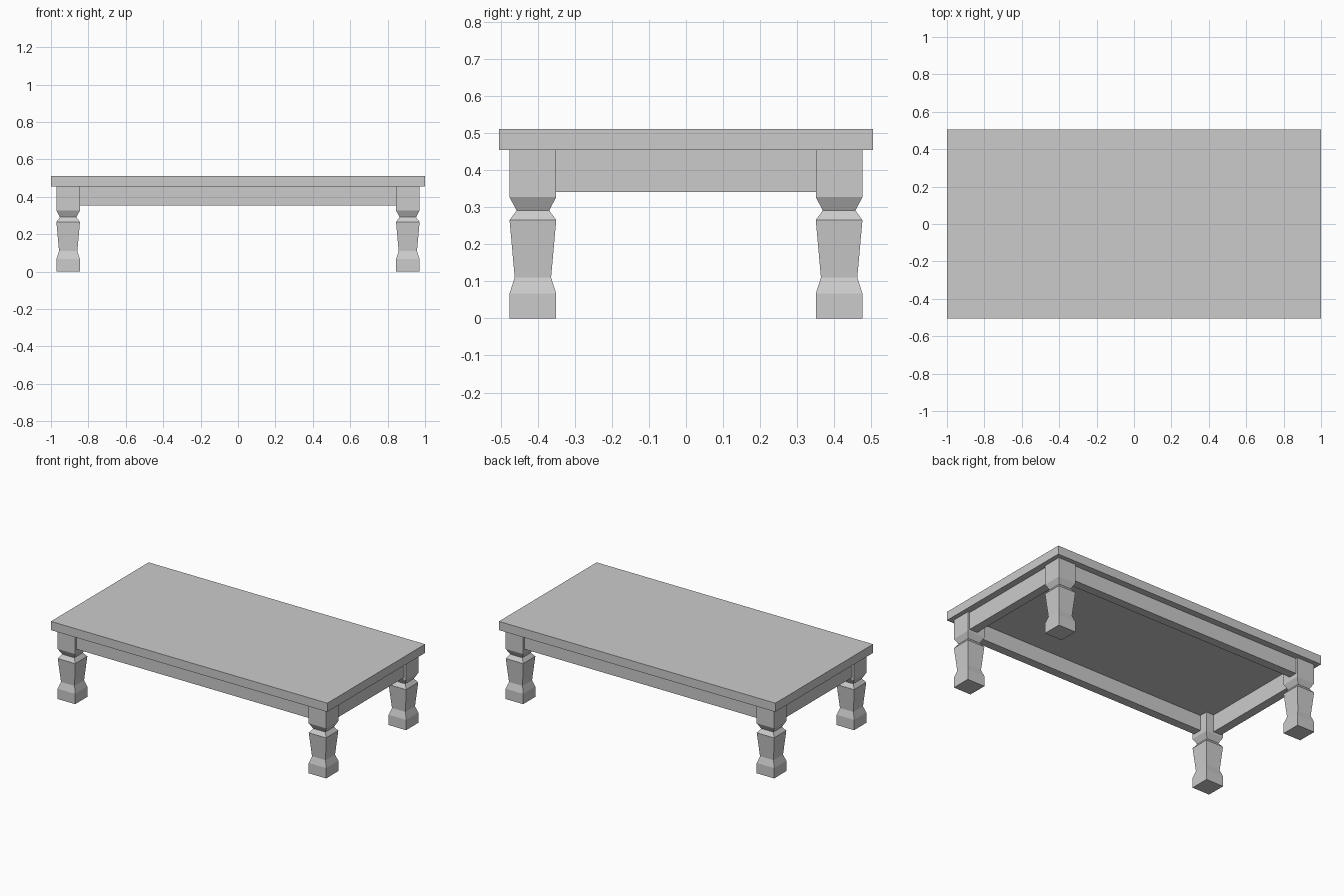
import bpy, bmesh

if "Cube" in bpy.data.objects:
    bpy.data.objects.remove(bpy.data.objects["Cube"])

LEG_X, LEG_Y = 0.908, 0.413


def box(name, lo, hi):
    """Axis-aligned box between two corners."""
    bm = bmesh.new()
    bmesh.ops.create_cube(bm, size=1)
    for v in bm.verts:
        v.co = [(a + b) / 2 + c * (b - a) for a, b, c in zip(lo, hi, v.co)]
    return finish(name, bm)


def finish(name, bm):
    bmesh.ops.recalc_face_normals(bm, faces=bm.faces)
    mesh = bpy.data.meshes.new(name)
    bm.to_mesh(mesh)
    bm.free()
    obj = bpy.data.objects.new(name, mesh)
    bpy.context.collection.objects.link(obj)
    return obj


def square_leg(name, cx, cy, profile):
    """Stack of square rings following a (half width, height) profile."""
    bm = bmesh.new()
    rings = [[bm.verts.new((cx + sx * h, cy + sy * h, z))
              for sx, sy in ((-1, -1), (1, -1), (1, 1), (-1, 1))]
             for h, z in profile]
    for a, b in zip(rings, rings[1:]):
        for i in range(4):
            j = (i + 1) % 4
            bm.faces.new((a[i], a[j], b[j], b[i]))
    bm.faces.new(rings[0])
    bm.faces.new(rings[-1])
    return finish(name, bm)


# Table top
box("table_top", (-1, -0.505, 0.454), (1, 0.505, 0.511))

# Square shaped legs
profile = [(0.063, 0), (0.063, 0.067), (0.049, 0.11), (0.063, 0.265),
           (0.044, 0.291), (0.063, 0.327), (0.063, 0.454)]
for sx, side in ((-1, "left"), (1, "right")):
    for sy, end in ((-1, "front"), (1, "back")):
        square_leg(f"{end}_{side}_leg", sx * LEG_X, sy * LEG_Y, profile)

# Aprons between the legs, set slightly behind the leg faces
for s, end, side in ((-1, "front", "left"), (1, "back", "right")):
    y0, y1 = sorted((s * 0.405, s * 0.462))
    box(f"{end}_apron", (-0.85, y0, 0.354), (0.85, y1, 0.454))
    x0, x1 = sorted((s * 0.90, s * 0.957))
    box(f"{side}_apron", (x0, -0.355, 0.341), (x1, 0.355, 0.454))
